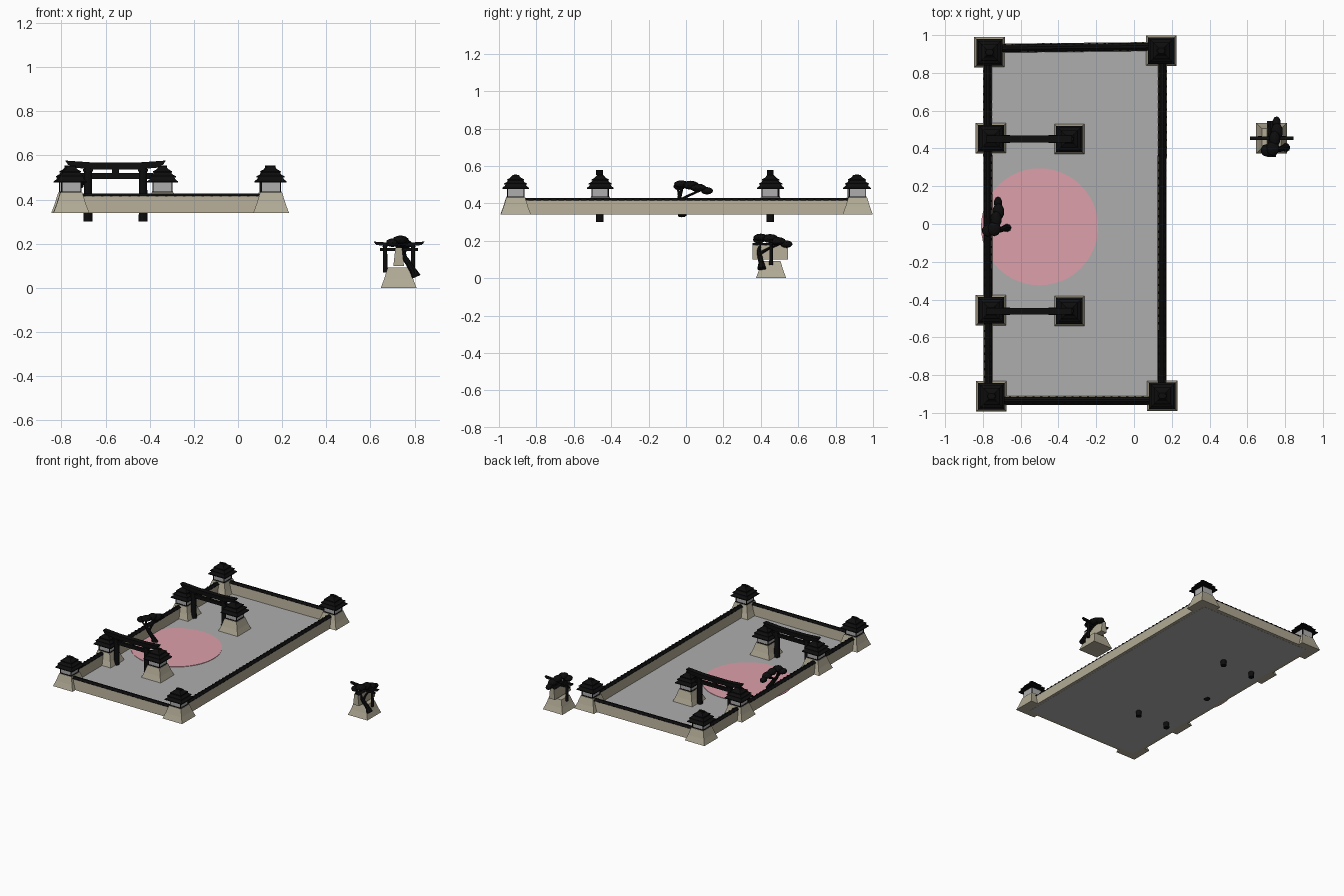
import bpy, bmesh, math
from mathutils import Matrix, Vector

if "Cube" in bpy.data.objects:
    bpy.data.objects.remove(bpy.data.objects["Cube"])


def mat(name, col):
    m = bpy.data.materials.new(name)
    m.diffuse_color = (*col, 1)
    m.use_nodes = True
    m.node_tree.nodes["Principled BSDF"].inputs["Base Color"].default_value = m.diffuse_color
    return m


STONE = mat("stone", (0.44, 0.40, 0.30))
BLACK = mat("black", (0.004, 0.004, 0.004))
PINK = mat("pink", (0.73, 0.35, 0.41))
GREY = mat("grey", (0.42, 0.42, 0.42))


def mesh(name, bm, m):
    bmesh.ops.recalc_face_normals(bm, faces=bm.faces)
    me = bpy.data.meshes.new(name)
    bm.to_mesh(me)
    bm.free()
    me.materials.append(m)
    return me


def put(name, me, loc=(0, 0, 0), scale=1, rot=0):
    o = bpy.data.objects.new(name, me)
    o.location, o.scale, o.rotation_euler.z = loc, (scale,) * 3, rot
    bpy.context.collection.objects.link(o)
    return o


def square_stack(bm, rings):
    """Stack of square rings (half width, z), capped at both ends."""
    loops = [[bm.verts.new((sx * h, sy * h, z)) for sx, sy in
              ((-1, -1), (1, -1), (1, 1), (-1, 1))] for h, z in rings]
    for a, b in zip(loops, loops[1:]):
        for i in range(4):
            j = (i + 1) % 4
            bm.faces.new((a[i], a[j], b[j], b[i]))
    bm.faces.new(loops[0])
    bm.faces.new(loops[-1])


def prism(bm, pts, depth, axis="Y"):
    """Extrude a 2D outline symmetrically along an axis."""
    f = (lambda a, b, d: (a, d, b)) if axis == "Y" else (lambda a, b, d: (d, a, b))
    lo = [bm.verts.new(f(a, b, -depth / 2)) for a, b in pts]
    hi = [bm.verts.new(f(a, b, depth / 2)) for a, b in pts]
    bm.faces.new(lo)
    bm.faces.new(hi)
    for i in range(len(pts)):
        j = (i + 1) % len(pts)
        bm.faces.new((lo[i], lo[j], hi[j], hi[i]))


def box(bm, c, s):
    bmesh.ops.create_cube(bm, size=1, matrix=Matrix.Translation(c) @ Matrix.Diagonal((*s, 1)))


def tube(bm, pts, radii, n=8):
    """Tapered tube through points, one cone per segment."""
    for a, b, r1, r2 in zip(pts, pts[1:], radii, radii[1:]):
        a, b = Vector(a), Vector(b)
        d = b - a
        q = d.to_track_quat("Z", "Y").to_matrix().to_4x4()
        bmesh.ops.create_cone(bm, cap_ends=True, segments=n, radius1=r1, radius2=r2,
                              depth=d.length, matrix=Matrix.Translation((a + b) / 2) @ q)


# Tower: flared stone base, small room, three-tier roof
bm = bmesh.new()
square_stack(bm, [(0.081, 0), (0.066, 0.04), (0.05, 0.092)])
base_me = mesh("tower_base", bm, STONE)
bm = bmesh.new()
square_stack(bm, [(0.043, 0.09), (0.043, 0.15)])
room_me = mesh("tower_room", bm, GREY)
bm = bmesh.new()
for lo, hi, z, h in ((0.07, 0.05, 0.137, 0.03), (0.06, 0.036, 0.16, 0.027), (0.044, 0.015, 0.182, 0.03)):
    square_stack(bm, [(lo * 0.8, z + 0.004), (lo, z), (lo, z + 0.006),
                      ((lo + hi) / 2 - 0.002, z + h * 0.5), (hi, z + h)])
box(bm, (0, 0, 0.209), (0.042, 0.014, 0.01))
roof_me = mesh("tower_roof", bm, BLACK)
# Corner posts of the room
bm = bmesh.new()
for sx in (-1, 1):
    for sy in (-1, 1):
        box(bm, (sx * 0.043, sy * 0.043, 0.12), (0.005, 0.005, 0.06))
box(bm, (0, 0, 0.094), (0.094, 0.094, 0.005))
post_me = mesh("tower_posts", bm, BLACK)

G = 0.34
towers = [(-0.765, 0.91), (0.144, 0.918), (-0.755, -0.912), (0.15, -0.91),
          (-0.757, 0.455), (-0.342, 0.45), (-0.757, -0.457), (-0.342, -0.46)]
for x, y in towers:
    for n, me in (("base", base_me), ("room", room_me), ("roof", roof_me), ("posts", post_me)):
        put("tower_" + n, me, (x, y, G))
put("spare_tower_base", base_me, (0.728, 0.455, 0))


# Walls: tapered stone body with tiled cap
def wall(a, b, z, name="wall"):
    a, b = Vector(a), Vector(b)
    L = (b - a).length
    rot = math.atan2(b.y - a.y, b.x - a.x)
    mid = (*((a + b) / 2), z)
    bm = bmesh.new()
    prism(bm, [(-0.024, 0), (0.024, 0), (0.015, 0.08), (-0.015, 0.08)], L, "X")
    put(name + "_body", mesh(name + "_body", bm, STONE), mid, 1, rot)
    bm = bmesh.new()
    prism(bm, [(-0.02, 0.076), (0.02, 0.076), (0.006, 0.088), (-0.006, 0.088)], L, "X")
    n = int(L / 0.04)
    for i in range(n):
        box(bm, (-L / 2 + (i + 0.5) * L / n, 0, 0.077), (0.012, 0.043, 0.005))
    put(name + "_cap", mesh(name + "_cap", bm, BLACK), mid, 1, rot)


wall((-0.785, 0.93), (0.15, 0.94), G, "back_wall")
wall((-0.76, -0.935), (0.15, -0.935), G, "front_wall")
wall((-0.772, -0.91), (-0.775, 0.91), G, "left_wall")
wall((0.148, -0.91), (0.15, 0.91), G, "right_wall")
wall((0.728, 0.355), (0.728, 0.545), 0.1, "spare_wall")

# Gate: round posts, tie beam, strut and upturned top beam
bm = bmesh.new()
for x in (-0.125, 0.125):
    tube(bm, [(x, 0, 0), (x, 0, 0.24)], [0.02, 0.018], 12)
    box(bm, (x, 0, 0.233), (0.045, 0.04, 0.01))
box(bm, (0, 0, 0.207), (0.34, 0.018, 0.025))
box(bm, (0, 0, 0.225), (0.03, 0.016, 0.03))
prism(bm, [(-0.205, 0.246), (-0.1, 0.237), (0.1, 0.237), (0.205, 0.246),
           (0.208, 0.258), (-0.208, 0.258)], 0.028)
prism(bm, [(-0.215, 0.257), (-0.1, 0.252), (0.1, 0.252), (0.215, 0.257),
           (0.228, 0.277), (0.1, 0.268), (-0.1, 0.268), (-0.228, 0.277)], 0.036)
gate_me = mesh("gate", bm, BLACK)
put("back_gate", gate_me, (-0.555, 0.45, 0.30))
put("front_gate", gate_me, (-0.555, -0.462, 0.30))
put("spare_gate", gate_me, (0.73, 0.455, 0.07), 0.505)

# Leaning tree: twisted trunk, branches and flattened leaf pads
bm = bmesh.new()
tube(bm, [(0.005, 0, 0), (-0.008, -0.002, 0.03), (-0.03, -0.01, 0.065), (-0.055, -0.015, 0.1), (-0.075, 0, 0.15)],
     [0.024, 0.016, 0.014, 0.011, 0.007])
tube(bm, [(-0.04, -0.012, 0.08), (-0.045, 0.03, 0.105), (-0.045, 0.1, 0.135)], [0.009, 0.007, 0.005])
tube(bm, [(-0.055, -0.015, 0.1), (-0.09, -0.025, 0.15)], [0.008, 0.005])
for x, y, z, rx, ry, rz in ((-0.1, -0.015, 0.155, 0.03, 0.033, 0.02), (-0.065, -0.005, 0.168, 0.035, 0.04, 0.02),
                            (-0.055, 0.045, 0.162, 0.03, 0.045, 0.024), (-0.043, 0.085, 0.148, 0.032, 0.045, 0.022),
                            (-0.045, 0.132, 0.132, 0.022, 0.033, 0.02)):
    bmesh.ops.create_icosphere(bm, subdivisions=2, radius=1, matrix=Matrix.Translation((x, y, z))
                               @ Matrix.Diagonal((rx, ry, rz, 1)))
tree_me = mesh("tree", bm, BLACK)
put("tree", tree_me, (-0.675, -0.02, 0.335))
put("spare_tree", tree_me, (0.80, 0.405, 0.05))

# Courtyard floor and round pink carpet
bm = bmesh.new()
box(bm, (-0.311, 0, G + 0.001), (0.925, 1.87, 0.004))
put("courtyard_floor", mesh("courtyard_floor", bm, GREY))
bm = bmesh.new()
bmesh.ops.create_cone(bm, cap_ends=True, segments=48, radius1=0.31, radius2=0.31, depth=0.004,
                      matrix=Matrix.Translation((-0.5, -0.015, G + 0.004)))
put("round_carpet", mesh("round_carpet", bm, PINK))
